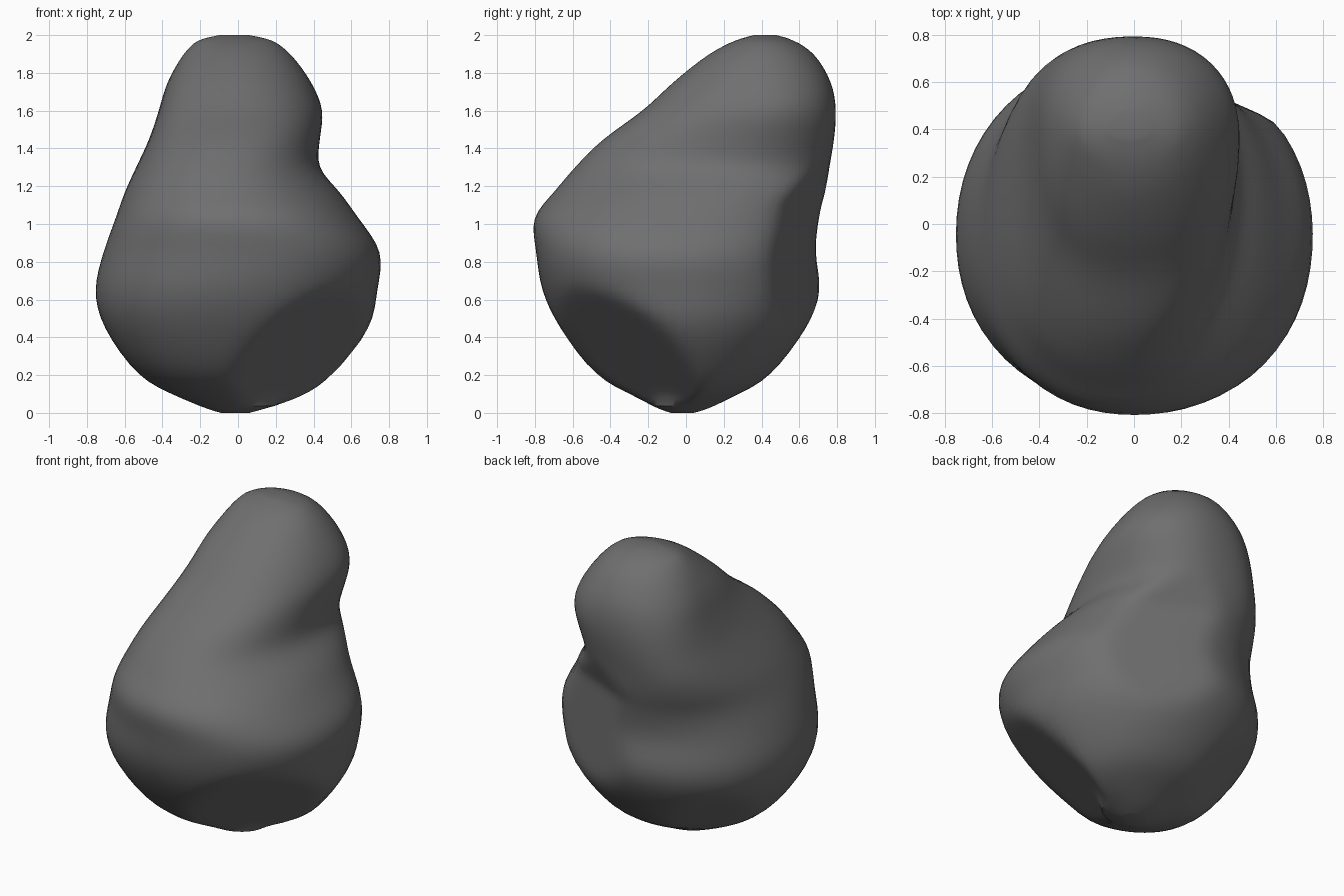
import bpy, bmesh, math
from mathutils import Vector

if "Cube" in bpy.data.objects:
    bpy.data.objects.remove(bpy.data.objects["Cube"])

# Cross-sections: height, left, right, front, back,
# then squareness of back-right, back-left, front-left, front-right corners
SECTIONS = [
    (0.00, -0.09, 0.06, -0.08, 0.04, 2.0, 2.0, 2.0, 2.0),
    (0.025, -0.17, 0.15, -0.15, 0.12, 2.0, 2.0, 2.0, 2.0),
    (0.09, -0.33, 0.36, -0.28, 0.26, 2.0, 1.8, 2.2, 1.8),
    (0.20, -0.53, 0.52, -0.48, 0.45, 2.1, 1.85, 2.3, 1.8),
    (0.45, -0.71, 0.70, -0.67, 0.64, 2.1, 2.1, 2.3, 1.9),
    (0.65, -0.76, 0.74, -0.765, 0.72, 2.1, 2.1, 2.2, 2.1),
    (0.85, -0.715, 0.76, -0.795, 0.69, 2.1, 2.15, 2.2, 2.25),
    (1.03, -0.65, 0.64, -0.81, 0.71, 2.2, 2.2, 2.3, 2.2),
    (1.17, -0.60, 0.54, -0.70, 0.74, 2.3, 2.5, 2.4, 2.1),
    (1.30, -0.54, 0.43, -0.59, 0.76, 2.4, 2.7, 2.6, 2.1),
    (1.45, -0.47, 0.435, -0.44, 0.785, 2.3, 2.7, 2.7, 2.1),
    (1.60, -0.42, 0.45, -0.23, 0.795, 2.2, 2.5, 2.7, 2.1),
    (1.75, -0.375, 0.39, -0.07, 0.77, 2.1, 2.2, 2.5, 2.1),
    (1.90, -0.29, 0.28, 0.12, 0.68, 2.0, 2.0, 2.0, 2.0),
    (1.97, -0.21, 0.18, 0.26, 0.57, 2.0, 2.0, 2.0, 2.0),
    (2.00, -0.10, 0.06, 0.36, 0.48, 2.0, 2.0, 2.0, 2.0),
]
STEPS, SIDES = 4, 64


def blend(a, b, c, d, t):
    """Catmull-Rom interpolation between b and c."""
    return 0.5 * (2 * b + (c - a) * t + (2 * a - 5 * b + 4 * c - d) * t * t
                  + (3 * b - a - 3 * c + d) * t ** 3)


def ring(section):
    """Lopsided superellipse outline for one height."""
    z, left, right, front, back = section[:5]
    cx = (left + right) / 2
    # Widest line moves to the back as the neck rises
    u = min(max((z - 0.95) / 0.75, 0), 1)
    cy = -0.04 + 0.44 * u * u * (3 - 2 * u)
    if z < 0.2:
        cy = (front + back) / 2
    points = []
    for i in range(SIDES):
        a = 2 * math.pi * i / SIDES
        c, s = math.cos(a), math.sin(a)
        n = section[5 + i * 4 // SIDES]
        r = (abs(c) ** n + abs(s) ** n) ** (-1 / n)
        points.append((cx + r * c * (right - left) / 2,
                       cy + r * s * ((back - cy) if s > 0 else (cy - front)), z))
    return points


def shave(verts, normal, offset, rise=0.0):
    """Flatten everything outside a plane onto it, leaving a facet."""
    n = Vector(normal).normalized()
    for v in verts:
        over = n.dot(v.co) - offset - rise * max(0, v.co.z - 1.1)
        if over > 0:
            v.co -= n * over


def soften(verts, passes):
    for _ in range(passes):
        bmesh.ops.smooth_vert(bm, verts=verts, factor=0.5,
                              use_axis_x=True, use_axis_y=True, use_axis_z=True)


# Interpolated heights through the boulder
rows = []
last = len(SECTIONS) - 1
for k in range(last):
    quad = [SECTIONS[min(max(k + o, 0), last)] for o in (-1, 0, 1, 2)]
    rows += [[blend(*v, j / STEPS) for v in zip(*quad)] for j in range(STEPS)]
rows.append(SECTIONS[-1])

# Boulder skin with closed ends
bm = bmesh.new()
loops = [[bm.verts.new(p) for p in ring(row)] for row in rows]
for low, high in zip(loops, loops[1:]):
    for i in range(SIDES):
        j = (i + 1) % SIDES
        bm.faces.new((low[i], low[j], high[j], high[i]))
bm.faces.new(loops[0][::-1])
bm.faces.new(loops[-1])

# Flat facets: back-right wall, front-right underside, back-left underside
middle = [v for loop in loops[6:-6] for v in loop]
soften(middle, 3)
shave(middle, (0.40, 0.91, 0), 0.64, rise=0.4)
shave(middle, (0.5, -0.5, -0.7), 0.08)
shave(middle, (-0.5, 0.5, -0.7), 0.15)
soften(middle, 2)

mesh = bpy.data.meshes.new("boulder")
bm.to_mesh(mesh)
bm.free()
boulder = bpy.data.objects.new("boulder", mesh)
bpy.context.collection.objects.link(boulder)

# Dark grey stone
stone = bpy.data.materials.new("dark_stone")
stone.diffuse_color = (0.16, 0.16, 0.16, 1)
stone.use_nodes = True
stone.node_tree.nodes["Principled BSDF"].inputs["Base Color"].default_value = stone.diffuse_color
mesh.materials.append(stone)

bpy.context.view_layer.objects.active = boulder
boulder.select_set(True)
bpy.ops.object.shade_smooth_by_angle(angle=math.radians(40))
